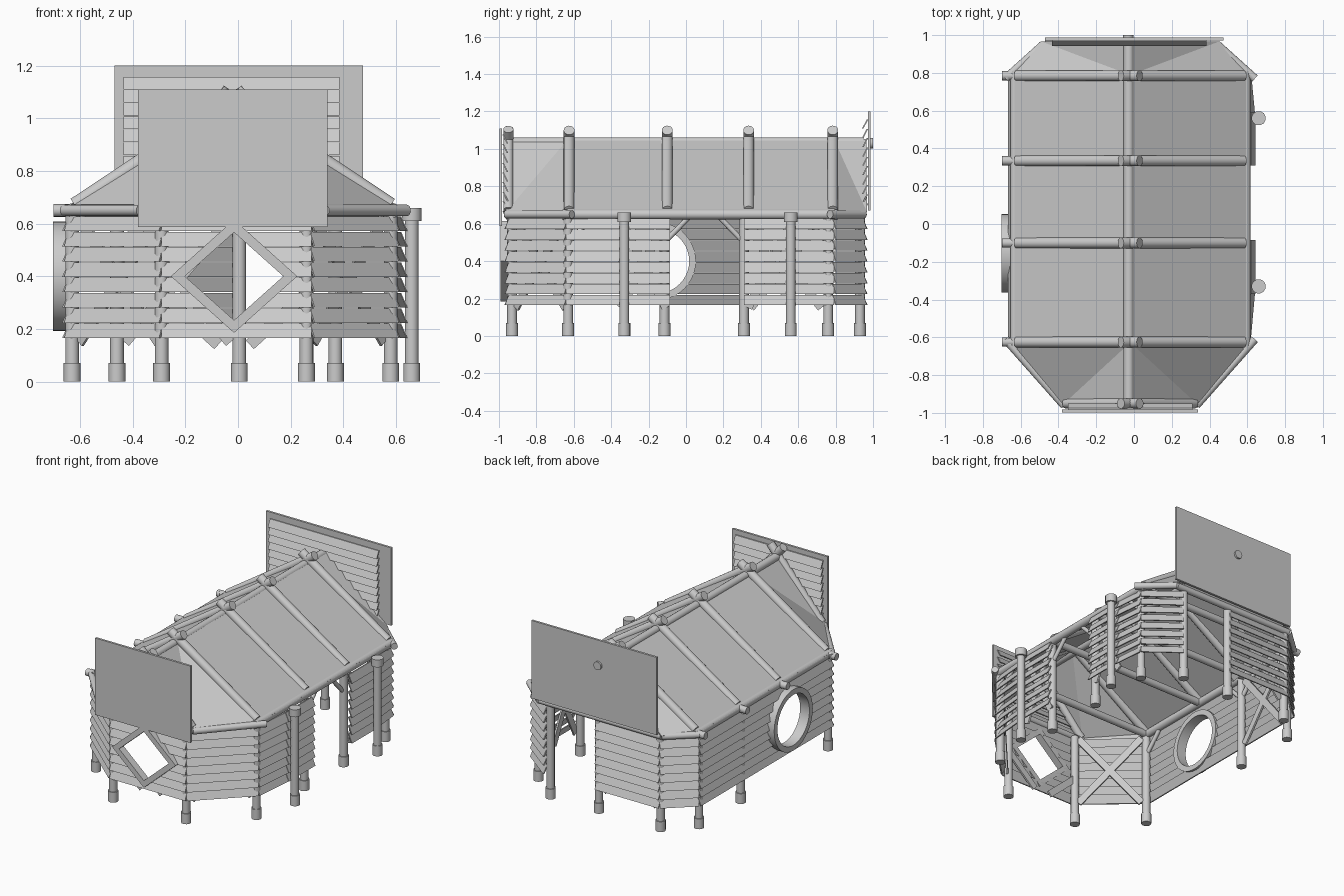
import bpy, bmesh, math
from mathutils import Vector

if "Cube" in bpy.data.objects:
    bpy.data.objects.remove(bpy.data.objects["Cube"])

def make(name, verts, faces, smooth=False):
    me = bpy.data.meshes.new(name)
    me.from_pydata([tuple(v) for v in verts], [], faces)
    bm = bmesh.new()
    bm.from_mesh(me)
    bmesh.ops.recalc_face_normals(bm, faces=bm.faces)
    bm.to_mesh(me)
    bm.free()
    ob = bpy.data.objects.new(name, me)
    bpy.context.collection.objects.link(ob)
    if smooth:
        bpy.context.view_layer.objects.active = ob
        ob.select_set(True)
        bpy.ops.object.shade_smooth_by_angle(angle=math.radians(35))
        ob.select_set(False)
    return ob

BOX = [(0, 1, 3, 2), (4, 6, 7, 5), (0, 4, 5, 1), (2, 3, 7, 6), (0, 2, 6, 4), (1, 5, 7, 3)]

def log(name, a, b, r, n=16):
    a, b = Vector(a), Vector(b)
    d = (b - a).normalized()
    u = d.orthogonal().normalized()
    w = d.cross(u)
    ring = [(u * math.cos(2 * math.pi * i / n) + w * math.sin(2 * math.pi * i / n)) * r for i in range(n)]
    faces = [(i, (i + 1) % n, n + (i + 1) % n, n + i) for i in range(n)]
    faces += [tuple(range(n)), tuple(range(n, 2 * n))]
    return make(name, [a + v for v in ring] + [b + v for v in ring], faces, True)

def box(name, lo, hi):
    return make(name, [(x, y, z) for x in (lo[0], hi[0]) for y in (lo[1], hi[1]) for z in (lo[2], hi[2])], BOX)

def plank(name, a, b, side, width, thick):
    # flat board from a to b; "side" is its face normal
    a, b, s = Vector(a), Vector(b), Vector(side).normalized()
    w = (b - a).normalized().cross(s) * width / 2
    s = s * thick / 2
    return make(name, [p + i * w + j * s for p in (a, b) for i in (-1, 1) for j in (-1, 1)], BOX)

def slats(name, p, q, z0=0.165, z1=0.63, n=8, tilt=0.012, t=0.008):
    # louvred boards; outside is to the right of p -> q
    p, q = Vector((*p, 0)), Vector((*q, 0))
    d = (q - p).normalized()
    out = Vector((d.y, -d.x, 0))
    step = (z1 - z0) / n
    verts, faces = [], []
    for k in range(n):
        base = len(verts)
        zb = z0 + k * step
        for e in (p, q):
            for z, o in ((zb, tilt), (zb + step * 0.95, -tilt)):
                for s in (-t / 2, t / 2):
                    verts.append(e + out * (o + s) + Vector((0, 0, z)))
        faces += [tuple(base + i for i in f) for f in BOX]
    return make(name, verts, faces)

def cross(name, p, q):
    # crossed bracing boards just inside a wall
    p, q = Vector((*p, 0)), Vector((*q, 0))
    d = (q - p).normalized()
    out = Vector((d.y, -d.x, 0))
    c, h = (p + q) / 2 - out * 0.028, min((q - p).length * 0.42, 0.26)
    for s in (-1, 1):
        plank(name, c - d * h * s + Vector((0, 0, 0.15)), c + d * h * s + Vector((0, 0, 0.62)), out, 0.045, 0.012)

def frame(name, c, axis, ro, ri, depth, n):
    # window ring; ro/ri are (horizontal, vertical) radii
    c = Vector(c)
    h = Vector((1, 0, 0)) if axis == 'Y' else Vector((0, 1, 0))
    ax = Vector((0, 1, 0)) if axis == 'Y' else Vector((1, 0, 0))
    verts = []
    for r in (ro, ri):
        for s in (-0.5, 0.5):
            for i in range(n):
                a = 2 * math.pi * i / n
                verts.append(c + h * r[0] * math.cos(a) + Vector((0, 0, r[1] * math.sin(a))) + ax * s * depth)
    faces = []
    for i in range(n):
        j = (i + 1) % n
        for A, B in ((0, n), (n, 3 * n), (3 * n, 2 * n), (2 * n, 0)):
            faces.append((A + i, A + j, B + j, B + i))
    return make(name, verts, faces, n > 8)

def cut(ob, c, axis, r, n):
    # window hole through the slats
    c = Vector(c)
    h = Vector((1, 0, 0)) if axis == 'Y' else Vector((0, 1, 0))
    ax = Vector((0, 1, 0)) if axis == 'Y' else Vector((1, 0, 0))
    verts = [c + h * r[0] * math.cos(2 * math.pi * i / n) + Vector((0, 0, r[1] * math.sin(2 * math.pi * i / n))) + ax * s
             for s in (-0.15, 0.15) for i in range(n)]
    faces = [(i, (i + 1) % n, n + (i + 1) % n, n + i) for i in range(n)] + [tuple(range(n)), tuple(range(n, 2 * n))]
    cutter = make("window_cutter", verts, faces)
    m = ob.modifiers.new("hole", 'BOOLEAN')
    m.operation, m.solver, m.object = 'DIFFERENCE', 'EXACT', cutter
    bpy.context.view_layer.objects.active = ob
    bpy.ops.object.modifier_apply(modifier=m.name)
    bpy.data.objects.remove(cutter)

# louvred walls, counter-clockwise round the plan
walls = {
    "front_wall": ((-0.29, -0.955), (0.28, -0.955)),
    "front_right_wall": ((0.28, -0.955), (0.60, -0.64)),
    "right_wall_front": ((0.60, -0.64), (0.625, -0.36)),
    "right_wall_door_front": ((0.628, -0.37), (0.628, -0.085)),
    "right_wall_door_back": ((0.628, 0.31), (0.628, 0.59)),
    "right_wall_back": ((0.625, 0.58), (0.605, 0.79)),
    "back_right_wall": ((0.605, 0.79), (0.39, 0.955)),
    "back_wall": ((0.01, 0.955), (-0.47, 0.955)),
    "back_left_wall": ((-0.47, 0.955), (-0.65, 0.79)),
    "left_wall": ((-0.652, 0.79), (-0.652, -0.64)),
    "front_left_wall": ((-0.65, -0.64), (-0.29, -0.955)),
}
obs = {k: slats(k, *v) for k, v in walls.items()}
cut(obs["front_wall"], (-0.015, -0.955, 0.4), 'Y', (0.21, 0.19), 4)
cut(obs["left_wall"], (-0.652, -0.155, 0.4), 'X', (0.19, 0.19), 40)
for k in ("front_right_wall", "right_wall_door_front", "right_wall_door_back", "back_wall", "front_left_wall"):
    cross(k + "_brace", *walls[k])
cross("left_wall_brace", (-0.652, 0.76), (-0.652, 0.31))
for s in (-1, 1):
    plank("front_wall_brace", (0.06 * s - 0.015, -0.925, 0.14), (0.27 * s - 0.015, -0.925, 0.33), (0, 1, 0), 0.045, 0.012)

# window frames
frame("diamond_window", (-0.015, -0.968, 0.4), 'Y', (0.24, 0.215), (0.187, 0.167), 0.05, 4)
frame("round_window", (-0.667, -0.155, 0.4), 'X', (0.208, 0.208), (0.172, 0.172), 0.07, 40)

# posts with foot sleeves
posts = [(-.29, -.93), (.26, -.93), (.58, -.63), (-.63, -.63), (.58, -.115), (.58, .31), (.58, .76),
         (-.63, .76), (-.63, .31), (.37, .93), (.005, .93), (-.46, .93), (.66, -.33), (.66, .56)]
for x, y in posts:
    log("post", (x, y, 0.0), (x, y, 0.64), 0.026)
    log("post_foot", (x, y, 0), (x, y, 0.07), 0.032)
    if x > 0.6:
        log("post_cap", (x, y, 0.61), (x, y, 0.66), 0.038, 12)

# knee braces on side posts
for x, y, s in [(.58, .31, -1), (.58, -.115, 1), (-.63, .31, 1), (-.63, .31, -1),
                (-.63, -.63, 1), (-.63, .76, -1), (.58, -.63, 1), (.58, .76, -1)]:
    log("knee_brace", (x, y, 0.5), (x, y + 0.13 * s, 0.635), 0.014, 12)

# eave logs, tie beams and rafters
CX, E = -0.02, 0.65
for s in (-1, 1):
    log("eave_log", (CX + 0.61 * s, -0.66, E), (CX + 0.61 * s, 0.81, E), 0.027)
    log("front_corner_log", (CX + 0.66 * s, -0.61, E), (CX + 0.35 * s, -0.96, E), 0.022)
    log("back_corner_log", (CX + 0.66 * s, 0.77, E), (CX + 0.46 * s, 0.95, E), 0.022)
    for y in (-0.625, -0.10, 0.335, 0.785):
        log("rafter", (CX + 0.60 * s, y, 0.67), (CX - 0.05 * s, y, 1.10), 0.029)
    log("front_rafter", (CX + 0.34 * s, -0.95, 0.67), (CX - 0.05 * s, -0.95, 1.105), 0.027)
for y in (-0.625, -0.10, 0.335, 0.785):
    log("tie_beam", (-0.70, y, E), (0.60, y, E), 0.024)
log("front_beam", (-0.38, -0.95, E), (0.34, -0.95, E), 0.022)
log("back_beam", (-0.48, 0.945, E), (0.44, 0.945, E), 0.022)
log("ridge_log", (-0.028, -0.95, 1.035), (-0.028, 0.95, 1.035), 0.027)

# roof panels with tapered ends
for s in (-1, 1):
    rows = [(0.36, -0.96), (0.63, -0.63), (0.63, 0.79), (0.47, 0.965)]
    v = [(CX, y, 1.05) for _, y in rows] + [(CX + w * s, y, 0.66) for w, y in rows]
    roof = make("roof_panel", v, [(0, 1, 4), (1, 5, 4), (1, 2, 6, 5), (2, 3, 7), (2, 7, 6)])
    sol = roof.modifiers.new("thickness", 'SOLIDIFY')
    sol.thickness, sol.offset = 0.01, 0

# end signs with slatted inner faces
box("front_sign", (-0.38, -0.998, 0.587), (0.34, -0.983, 1.11))
slats("front_sign_slats", (0.31, -0.966), (-0.35, -0.966), 0.62, 1.08, 9)
box("back_sign", (-0.47, 0.972, 0.67), (0.475, 0.987, 1.20))
slats("back_sign_slats", (-0.435, 0.958), (0.385, 0.958), 0.66, 1.16, 10)
log("back_sign_knob", (-0.03, 0.98, 1.03), (-0.03, 1.0, 1.03), 0.028)
